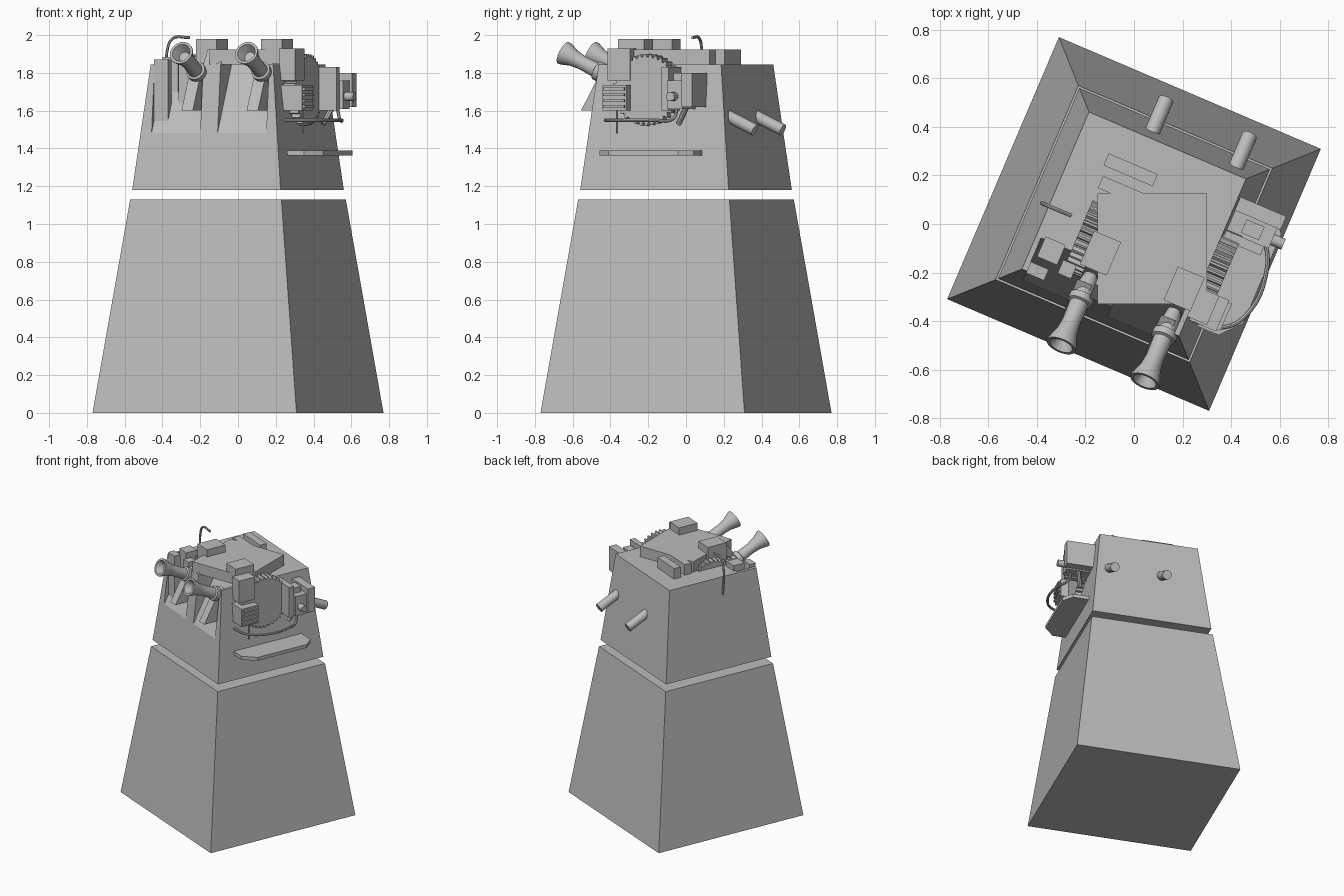
import bpy, bmesh, math
from mathutils import Matrix, Vector

old = bpy.data.objects.get("Cube")
if old:
    bpy.data.objects.remove(old, do_unlink=True)

TURN = Matrix.Rotation(math.radians(-23.1), 4, 'Z')
SLOTS = (-0.19, 0.19)      # slot centres across the front
GUNS = (-0.08, 0.295)      # horn and pipe centres

grey = bpy.data.materials.new("plain_grey")
grey.use_nodes = True
grey.diffuse_color = (0.5, 0.5, 0.5, 1)
grey.node_tree.nodes["Principled BSDF"].inputs["Base Color"].default_value = (0.5, 0.5, 0.5, 1)


def make(name, bm, turn=TURN, smooth=False):
    bmesh.ops.recalc_face_normals(bm, faces=bm.faces)
    bm.transform(turn)
    me = bpy.data.meshes.new(name)
    bm.to_mesh(me)
    bm.free()
    me.materials.append(grey)
    ob = bpy.data.objects.new(name, me)
    bpy.context.collection.objects.link(ob)
    if smooth:
        bpy.ops.object.select_all(action='DESELECT')
        ob.select_set(True)
        bpy.context.view_layer.objects.active = ob
        bpy.ops.object.shade_smooth_by_angle(angle=math.radians(35))
    return ob


def loft(bm, rings):
    loops = [[bm.verts.new(p) for p in ring] for ring in rings]
    n = len(loops[0])
    for a, b in zip(loops, loops[1:]):
        for i in range(n):
            bm.faces.new((a[i], a[(i + 1) % n], b[(i + 1) % n], b[i]))
    bm.faces.new(loops[0])
    bm.faces.new(loops[-1])


def solid(name, rings, **kw):
    bm = bmesh.new()
    loft(bm, rings)
    return make(name, bm, **kw)


def rect(x0, x1, y0, y1, z):
    return [(x0, y0, z), (x1, y0, z), (x1, y1, z), (x0, y1, z)]


def box(name, x, y, z, **kw):
    return solid(name, [rect(*x, *y, h) for h in z], **kw)


def frustum(name, low, high, z0, z1):
    return solid(name, [rect(-h, h, -h, h, z) for h, z in ((low, z0), (high, z1))])


def prism(name, x, side):
    return solid(name, [[(h, y, z) for y, z in side] for h in x])


def lathe(name, profile, origin, axis, seg=20):
    rot = Vector(axis).to_track_quat('Z', 'Y').to_matrix().to_4x4()
    place = Matrix.Translation(origin) @ rot
    rings = [[place @ Vector((r * math.cos(t), r * math.sin(t), d))
              for t in (2 * math.pi * i / seg for i in range(seg))] for r, d in profile]
    return solid(name, rings, smooth=True)


def gear(name, x, y, z, radius, teeth=36):
    ring = []
    for i in range(teeth * 4):
        r = radius if i % 4 < 2 else radius - 0.016
        t = 2 * math.pi * i / (teeth * 4)
        ring.append((y + r * math.cos(t), z + r * math.sin(t)))
    return prism(name, x, ring)


def tube(name, points, radius):
    cu = bpy.data.curves.new(name, 'CURVE')
    cu.dimensions = '3D'
    cu.bevel_depth, cu.bevel_resolution, cu.use_fill_caps = radius, 2, True
    sp = cu.splines.new('BEZIER')
    sp.bezier_points.add(len(points) - 1)
    for bp, p in zip(sp.bezier_points, points):
        bp.co = p
        bp.handle_left_type = bp.handle_right_type = 'AUTO'
    tmp = bpy.data.objects.new(name + "_path", cu)
    bpy.context.collection.objects.link(tmp)
    deps = bpy.context.evaluated_depsgraph_get()
    bm = bmesh.new()
    bm.from_mesh(tmp.evaluated_get(deps).to_mesh())
    bpy.data.objects.remove(tmp, do_unlink=True)
    return make(name, bm, smooth=True)


def cut(target, cutter):
    mod = target.modifiers.new("cut", 'BOOLEAN')
    mod.operation, mod.object, mod.solver = 'DIFFERENCE', cutter, 'EXACT'
    deps = bpy.context.evaluated_depsgraph_get()
    me = bpy.data.meshes.new_from_object(target.evaluated_get(deps))
    target.modifiers.clear()
    target.data = me
    bpy.data.objects.remove(cutter, do_unlink=True)


# Tower body in two tapered blocks with an open gap
frustum("lower_block", 0.587, 0.435, 0, 1.13)
upper = frustum("upper_block", 0.427, 0.352, 1.18, 1.845)
for s in SLOTS:
    cut(upper, prism("slot_cutter", (s - 0.14, s + 0.14),
                     [(-0.6, 1.45), (-0.41, 1.45), (-0.2, 1.85), (-0.2, 2), (-0.6, 2)]))

# Roof hood, square to the axes, with covers over the horns
box("roof_plate", (-0.15, 0.30), (-0.33, 0.125), (1.845, 1.925), turn=Matrix())
for g in GUNS:
    box("horn_cover", (g - 0.06, g + 0.06), (-0.24, -0.09), (1.85, 1.98))
prism("hood_front", (-0.05, 0.05), [(-0.35, 1.845), (-0.29, 1.925), (-0.2, 1.925), (-0.2, 1.845)])
for y, w in ((0.2, 0.11), (0.105, 0.095)):
    box("roof_slat", (-0.1 - w, -0.1 + w), (y - 0.027, y + 0.027), (1.84, 1.925))

# Horns, their wedge brackets and the back pipes
horn = [(0.03, -0.05), (0.038, 0.0), (0.038, 0.05), (0.052, 0.055), (0.052, 0.085), (0.04, 0.09),
        (0.038, 0.18), (0.045, 0.235), (0.064, 0.29), (0.064, 0.30), (0.05, 0.30), (0.028, 0.25)]
for g in GUNS:
    lathe("horn", horn, (g, -0.31, 1.775), (0, -0.9, 0.44))
    prism("horn_bracket", (g - 0.045, g + 0.02),
          [(-0.47, 1.6), (-0.3, 1.6), (-0.3, 1.83), (-0.36, 1.8)])
    prism("slot_rib", (g - 0.012, g + 0.045), [(-0.395, 1.46), (-0.28, 1.46), (-0.26, 1.78)])
    lathe("back_pipe", [(0.032, -0.12), (0.032, 0.075)], (g, 0.455, 1.53), (0, 0.9, -0.43))

# Gears
gear("right_gear", (0.35, 0.43), -0.05, 1.71, 0.19)
gear("left_gear", (-0.195, -0.115), -0.1, 1.71, 0.19)

# Left front boxes and hook
box("slot_box", (-0.315, -0.225), (-0.28, -0.19), (1.6, 1.885))
box("slot_block", (-0.33, -0.25), (-0.36, -0.31), (1.52, 1.87))
box("roof_block", (-0.21, -0.15), (-0.31, -0.25), (1.6, 1.85))
tube("hook", [(-0.37, -0.07, 1.72), (-0.375, -0.07, 1.93),
              (-0.345, -0.07, 1.982), (-0.25, -0.07, 1.987)], 0.008)

# Slotted box and upper box in front of the right gear
box("slotted_box", (0.36, 0.485), (-0.275, -0.135), (1.6, 1.735))
for i in range(4):
    z = 1.615 + i * 0.031
    box("box_fin", (0.48, 0.5), (-0.265, -0.145), (z, z + 0.014))
box("upper_box", (0.35, 0.44), (-0.265, -0.135), (1.76, 1.93))

# Device behind the right gear
box("device_tall", (0.36, 0.53), (0.085, 0.125), (1.6, 1.83))
box("device_middle", (0.36, 0.55), (0.125, 0.215), (1.61, 1.76))
box("device_top", (0.42, 0.50), (0.14, 0.2), (1.76, 1.8))
box("device_rear", (0.36, 0.565), (0.215, 0.275), (1.62, 1.8))
lathe("device_knob", [(0.024, 0), (0.024, 0.06)], (0.54, 0.165, 1.675), (1, 0, 0), 12)
tube("device_strut", [(0.46, 0.2, 1.62), (0.43, 0.14, 1.53)], 0.015)

# Wire rail and shelf on the right side
tube("wire_rail", [(0.38, -0.27, 1.55), (0.5, -0.25, 1.55), (0.57, -0.17, 1.55),
                   (0.575, 0.05, 1.55), (0.52, 0.15, 1.56), (0.5, 0.16, 1.63)], 0.009)
tube("wire_drop", [(0.46, -0.2, 1.61), (0.46, -0.2, 1.48)], 0.006)
shelf = [(0.38, -0.285), (0.5, -0.285), (0.575, -0.2), (0.575, 0.2), (0.52, 0.265), (0.38, 0.265)]
solid("shelf", [[(x, y, z) for x, y in shelf] for z in (1.362, 1.388)])
